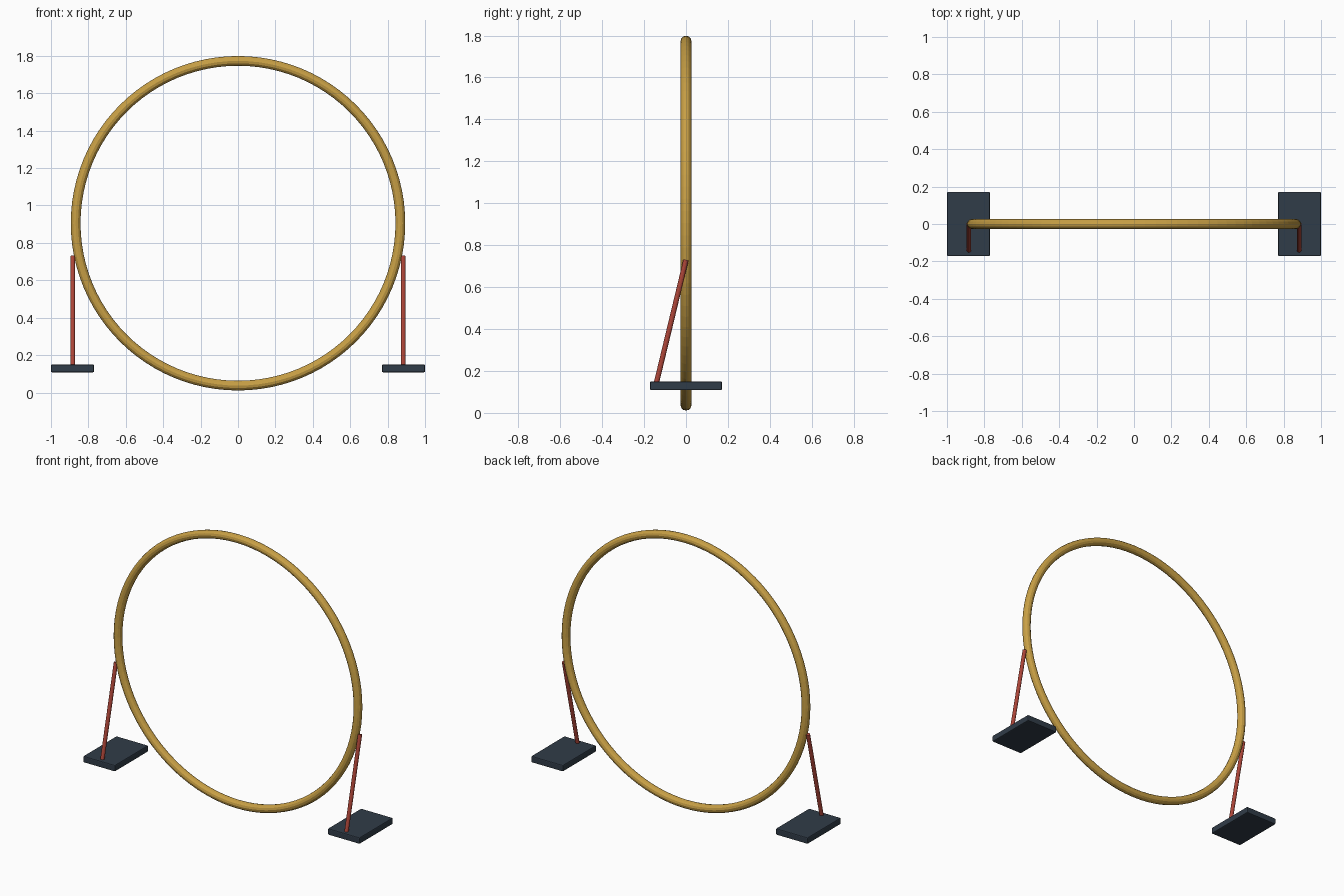
import bpy
from math import pi
from mathutils import Vector

if "Cube" in bpy.data.objects:
    bpy.data.objects.remove(bpy.data.objects["Cube"])


def material(name, color):
    m = bpy.data.materials.new(name)
    m.diffuse_color = (*color, 1)
    m.use_nodes = True
    m.node_tree.nodes["Principled BSDF"].inputs["Base Color"].default_value = m.diffuse_color
    return m


GOLD = material("gold", (0.58, 0.35, 0.06))
RED = material("red", (0.42, 0.06, 0.04))
SLATE = material("slate", (0.03, 0.045, 0.065))


def finish(name, mat):
    ob = bpy.context.object
    ob.name = name
    ob.data.materials.append(mat)
    return ob


def rod(name, a, b, radius, mat):
    a, b = Vector(a), Vector(b)
    d = b - a
    bpy.ops.mesh.primitive_cylinder_add(
        vertices=12, radius=radius, depth=d.length, location=(a + b) / 2,
        rotation=d.to_track_quat('Z', 'Y').to_euler())
    return finish(name, mat)


# upright hoop
bpy.ops.mesh.primitive_torus_add(
    major_radius=0.868, minor_radius=0.026, major_segments=96, minor_segments=12,
    location=(0, 0, 0.905), rotation=(pi / 2, 0, 0))
finish("hoop", GOLD)

for side, label in ((-1, "left"), (1, "right")):
    # floor plate with softened edges
    bpy.ops.mesh.primitive_cube_add(size=1, location=(side * 0.885, 0, 0.129))
    plate = finish(label + "_foot_plate", SLATE)
    plate.scale = (0.23, 0.344, 0.042)
    bpy.ops.object.transform_apply(location=False, rotation=False, scale=True)
    bevel = plate.modifiers.new("soft_edges", 'BEVEL')
    bevel.width = 0.006
    bevel.segments = 2

    # leaning strut from plate up to hoop
    rod(label + "_strut", (side * 0.883, -0.143, 0.135), (side * 0.883, 0, 0.73), 0.0125, RED)
